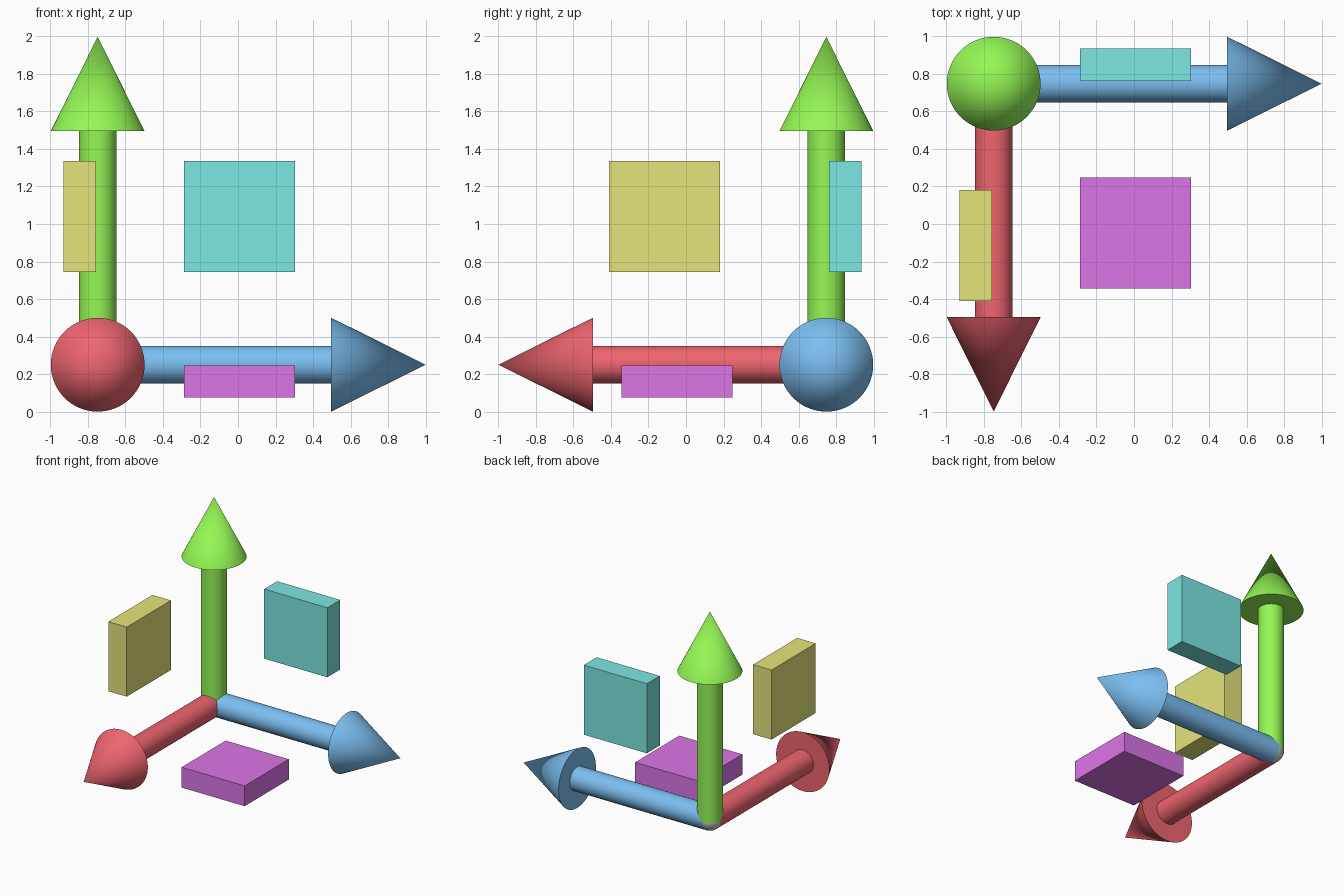
import bpy
from math import radians
from mathutils import Vector

if "Cube" in bpy.data.objects:
    bpy.data.objects.remove(bpy.data.objects["Cube"])

CORNER = Vector((-0.748, 0.748, 0.25))   # where the three arrows meet
SHAFT_R, HEAD_R = 0.1, 0.25
SHAFT_LEN, HEAD_LEN = 1.245, 0.503


def finish(obj, name, color=None, smooth=True):
    obj.name = name
    if color:
        mat = bpy.data.materials.new(name + "_paint")
        mat.diffuse_color = (*color, 1)
        mat.use_nodes = True
        mat.node_tree.nodes["Principled BSDF"].inputs["Base Color"].default_value = mat.diffuse_color
        obj.data.materials.append(mat)
    if smooth:
        bpy.ops.object.shade_smooth_by_angle(angle=radians(40))


def arrow(name, direction, color):
    d = Vector(direction)
    rot = d.to_track_quat('Z', 'Y').to_euler()
    # shaft
    bpy.ops.mesh.primitive_cylinder_add(
        vertices=48, radius=SHAFT_R, depth=SHAFT_LEN,
        location=CORNER + d * SHAFT_LEN / 2, rotation=rot)
    finish(bpy.context.object, name + "_shaft", color)
    # pointed head
    bpy.ops.mesh.primitive_cone_add(
        vertices=64, radius1=HEAD_R, radius2=0, depth=HEAD_LEN,
        location=CORNER + d * (SHAFT_LEN + HEAD_LEN / 2), rotation=rot)
    finish(bpy.context.object, name + "_head", color)


def plate(name, low, high, color):
    low, high = Vector(low), Vector(high)
    bpy.ops.mesh.primitive_cube_add(size=1, location=(low + high) / 2)
    obj = bpy.context.object
    obj.scale = high - low
    finish(obj, name, color, smooth=False)


# three axis arrows
arrow("right_arrow", (1, 0, 0), (0.2, 0.52, 0.88))
arrow("front_arrow", (0, -1, 0), (0.86, 0.13, 0.16))
arrow("up_arrow", (0, 0, 1), (0.3, 0.93, 0.09))

# grey ball joint at the corner
bpy.ops.mesh.primitive_uv_sphere_add(segments=48, ring_count=24,
                                     radius=SHAFT_R, location=CORNER)
finish(bpy.context.object, "corner_ball")

# square plates, one for each plane
plate("side_plate", (-0.93, -0.41, 0.745), (-0.757, 0.182, 1.335), (0.78, 0.78, 0.2))
plate("back_plate", (-0.288, 0.763, 0.745), (0.304, 0.936, 1.335), (0.2, 0.8, 0.76))
plate("floor_plate", (-0.288, -0.345, 0.075), (0.304, 0.247, 0.247), (0.71, 0.18, 0.8))
